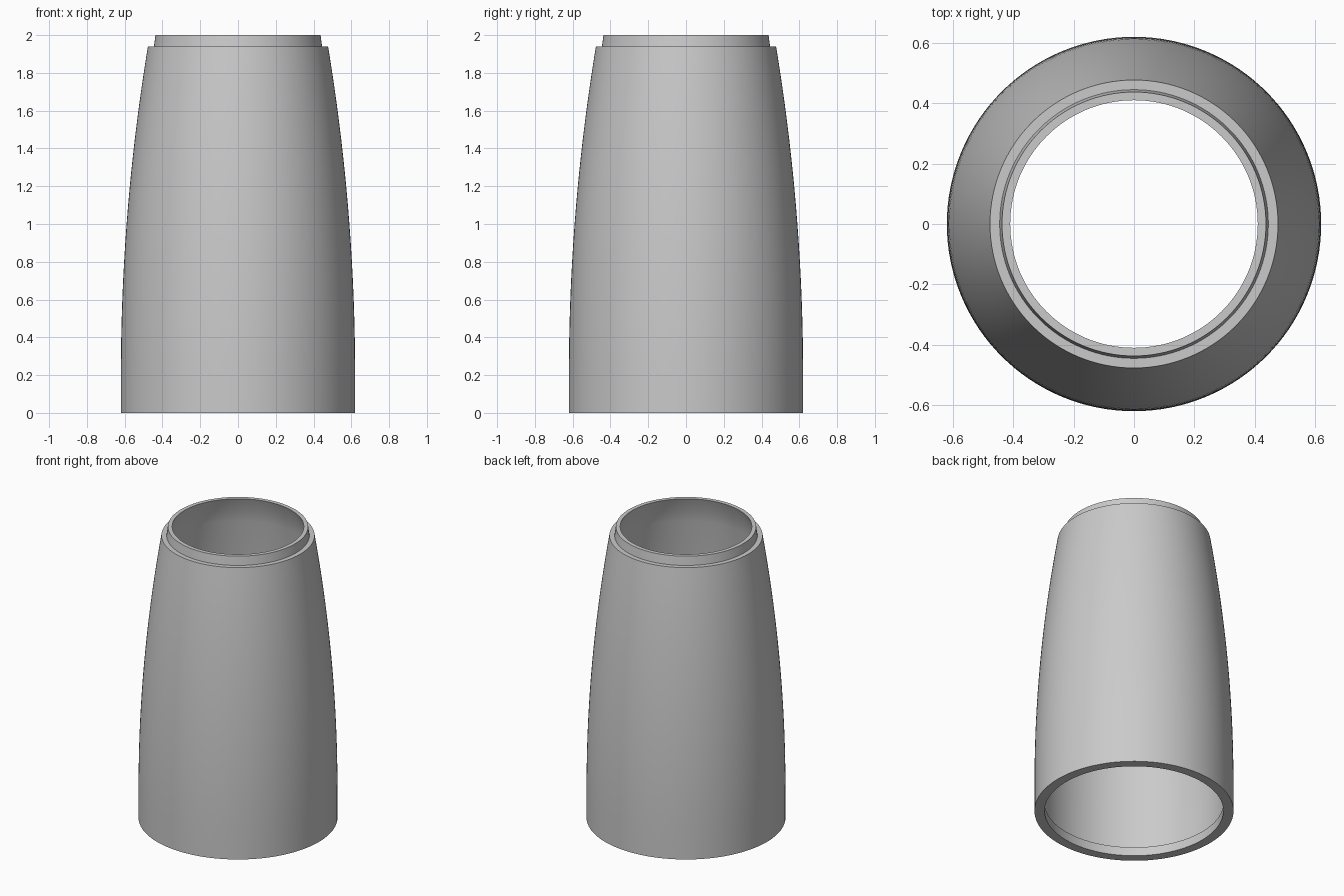
import bpy
import bmesh
import math

SEGMENTS = 128
STEPS = 24

if "Cube" in bpy.data.objects:
    bpy.data.objects.remove(bpy.data.objects["Cube"], do_unlink=True)


def make_material(name, color):
    mat = bpy.data.materials.new(name)
    mat.use_nodes = True
    mat.diffuse_color = color
    mat.node_tree.nodes["Principled BSDF"].inputs["Base Color"].default_value = color
    return mat


def ogive(r_low, r_high, z_low, z_high):
    """Curve that leaves the vertical at z_low and closes in towards z_high."""
    points = []
    for i in range(STEPS + 1):
        t = i / STEPS
        points.append((r_low - (r_low - r_high) * t * t, z_low + (z_high - z_low) * t))
    return points


def lathe(name, profile, mat):
    """Revolve a closed (radius, height) profile around z."""
    bm = bmesh.new()
    rings = []
    for k in range(SEGMENTS):
        a = math.tau * k / SEGMENTS
        rings.append([bm.verts.new((r * math.cos(a), r * math.sin(a), z)) for r, z in profile])
    n = len(profile)
    for k in range(SEGMENTS):
        here, after = rings[k], rings[(k + 1) % SEGMENTS]
        for j in range(n):
            m = (j + 1) % n
            bm.faces.new((here[j], after[j], after[m], here[m]))
    bmesh.ops.recalc_face_normals(bm, faces=bm.faces)
    mesh = bpy.data.meshes.new(name)
    bm.to_mesh(mesh)
    bm.free()
    mesh.materials.append(mat)
    obj = bpy.data.objects.new(name, mesh)
    bpy.context.collection.objects.link(obj)
    bpy.ops.object.select_all(action="DESELECT")
    obj.select_set(True)
    bpy.context.view_layer.objects.active = obj
    bpy.ops.object.shade_smooth_by_angle(angle=math.radians(30))
    return obj


gray = make_material("plain gray", (0.59, 0.59, 0.59, 1))

# Outer wall, shoulder and tapered joining lip
outer = [(0.62, 0)] + ogive(0.62, 0.477, 0.2, 1.94)
lip = [(0.445, 1.94), (0.437, 2.0), (0.41, 2.0)]
# Thin hollow wall with a flared neck, and a thicker rim at the bottom
inner = ogive(0.585, 0.45, 0.2, 1.895)[::-1]
rim = [(0.585, 0.06), (0.557, 0.06), (0.557, 0)]

lathe("tube_section", outer + lip + inner + rim, gray)
